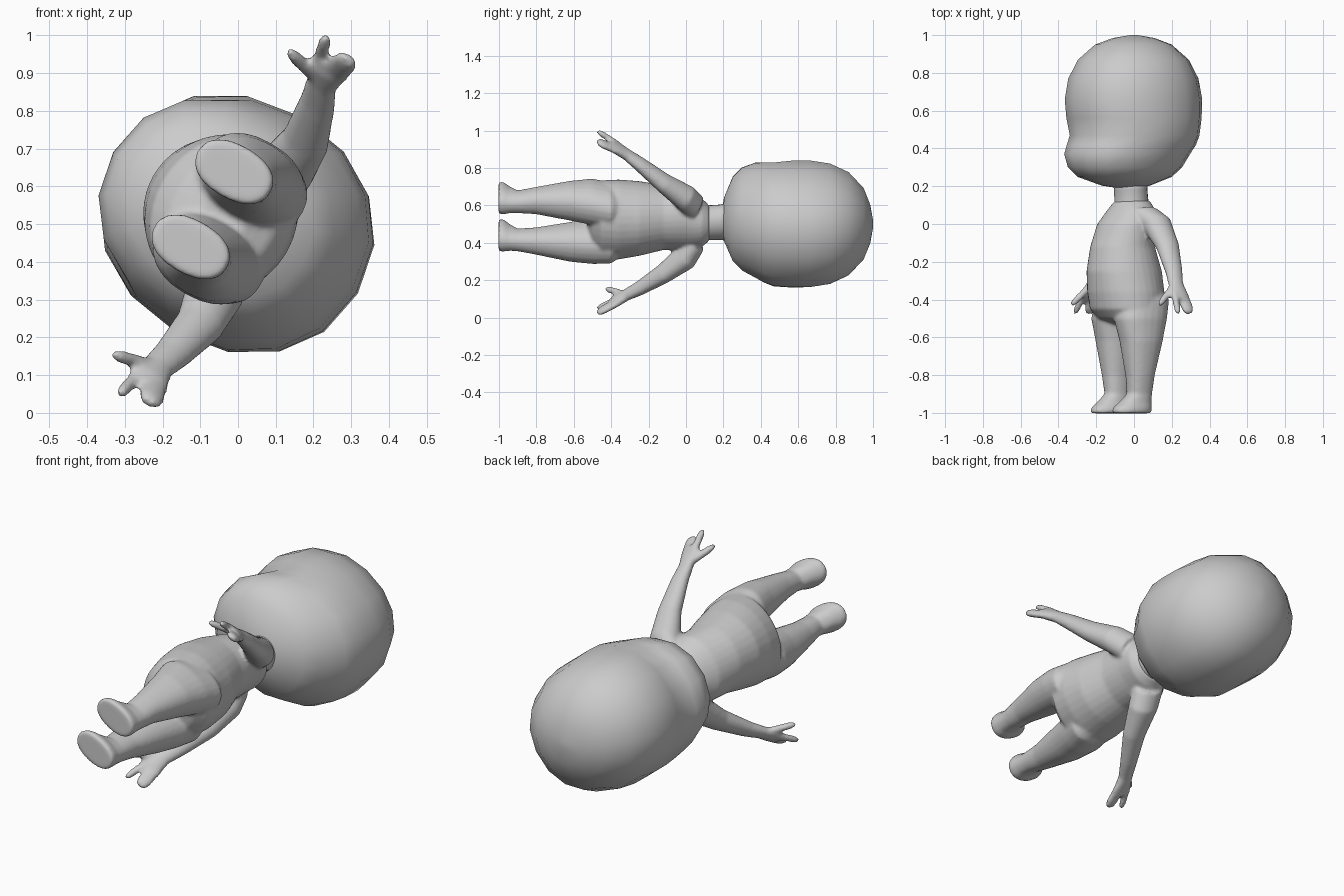
import bpy, bmesh, math
from mathutils import Matrix, Vector

# Figure space: X sideways, Y forward, Z up. It lies along world y, rolled 60 degrees.
C, S = 0.5, math.sqrt(0.75)
POSE = Matrix(((-C, -S, 0, 0), (0, 0, 1, 0), (-S, C, 0, 0.5), (0, 0, 0, 1)))


def loft(bm, rings, axis=(0, 0, 1), n=24, p=1.0):
    """Rings: (x, y, z, half width, half depth) joined into a closed solid."""
    t = Vector(axis).normalized()
    v = (Vector((0, 1, 0)) - t * t.y).normalized()
    u = v.cross(t)
    sp = lambda c: math.copysign(abs(c) ** p, c)
    loops = []
    for x, y, z, a, b in rings:
        loop = []
        for i in range(n):
            w = 2 * math.pi * i / n
            loop.append(bm.verts.new(Vector((x, y, z)) + u * a * sp(math.cos(w)) + v * b * sp(math.sin(w))))
        loops.append(loop)
    faces = []
    for A, B in zip(loops, loops[1:]):
        for i in range(n):
            j = (i + 1) % n
            faces.append(bm.faces.new((A[i], A[j], B[j], B[i])))
    for loop, r in ((loops[0], rings[0]), (loops[-1], rings[-1])):
        mid = bm.verts.new(r[:3])
        for i in range(n):
            faces.append(bm.faces.new((loop[i], loop[(i + 1) % n], mid)))
    bmesh.ops.recalc_face_normals(bm, faces=faces)


def finger(bm, s, start, end, a, b):
    p0, p1 = Vector(start), Vector(end)
    rings = []
    for t, k in ((0, 1), (0.7, 1), (0.88, 0.85), (1, 0.45)):
        q = p0.lerp(p1, t)
        rings.append((s * q.x, q.y, q.z, a * k, b * k))
    d = p1 - p0
    loft(bm, rings, (s * d.x, d.y, d.z), 12)


def finish(bm, name):
    me = bpy.data.meshes.new(name)
    bm.to_mesh(me)
    bm.free()
    me.transform(POSE)
    ob = bpy.data.objects.new(name, me)
    bpy.context.collection.objects.link(ob)
    for f in me.polygons:
        f.use_smooth = True
    return ob


# Head: coarse sided, smooth shaded, with full cheeks below a shallow brow dent
bm = bmesh.new()
head = [(0.19, 0.04, 0.04, 0.05), (0.203, 0.05, 0.11, 0.13), (0.25, 0.057, 0.212, 0.258),
        (0.30, 0.055, 0.262, 0.31), (0.37, 0.042, 0.295, 0.34), (0.42, 0.015, 0.312, 0.347),
        (0.47, -0.004, 0.325, 0.345), (0.56, 0.0, 0.33, 0.362), (0.66, 0.003, 0.328, 0.37),
        (0.77, 0.004, 0.312, 0.35), (0.87, 0.004, 0.268, 0.297), (0.95, 0.004, 0.185, 0.205),
        (0.985, 0.002, 0.1, 0.11), (1.0, 0, 0.02, 0.02)]
loft(bm, [(0, c, z, a, b) for z, c, a, b in head], n=16, p=0.94)
finish(bm, "head")

# Neck
bm = bmesh.new()
loft(bm, [(0, 0.015, 0.05, 0.1, 0.095), (0, 0.015, 0.11, 0.093, 0.09),
          (0, 0.02, 0.18, 0.097, 0.085), (0, 0.025, 0.24, 0.11, 0.09)])
finish(bm, "neck")

# Body: torso, legs, arms and fingers fused into one skin
bm = bmesh.new()
torso = [(0.125, 0.01, 0.095, 0.09), (0.085, 0.015, 0.135, 0.115), (0.0, 0.05, 0.17, 0.145),
         (-0.12, 0.07, 0.175, 0.17), (-0.25, 0.06, 0.2, 0.2), (-0.36, 0.05, 0.218, 0.2),
         (-0.45, 0.045, 0.22, 0.185), (-0.5, 0.045, 0.19, 0.14), (-0.53, 0.045, 0.13, 0.06)]
loft(bm, [(0, c, z, a, b) for z, c, a, b in torso], n=32)

leg = [(-0.33, 0.09, 0.01, 0.08, 0.10), (-0.40, 0.11, 0.01, 0.105, 0.145), (-0.5, 0.12, 0.03, 0.11, 0.145),
       (-0.62, 0.127, 0.03, 0.098, 0.115), (-0.8, 0.125, 0.035, 0.068, 0.078),
       (-0.9, 0.118, 0.035, 0.055, 0.068), (-0.945, 0.116, 0.06, 0.06, 0.092),
       (-0.97, 0.115, 0.075, 0.07, 0.108), (-0.992, 0.115, 0.08, 0.073, 0.112),
       (-1.002, 0.115, 0.08, 0.066, 0.105)]
arm = [(0.10, 0.0, 0.05, 0.07, 0.085), (0.18, -0.035, 0.0, 0.068, 0.08),
       (0.28, -0.045, -0.12, 0.05, 0.064), (0.385, -0.022, -0.25, 0.036, 0.049),
       (0.435, -0.005, -0.32, 0.028, 0.043), (0.47, 0.0, -0.37, 0.026, 0.056),
       (0.5, 0.0, -0.405, 0.018, 0.05)]
for s in (1, -1):
    loft(bm, [(s * x, y, z, a, b) for z, x, y, a, b in leg], p=0.88)
    loft(bm, [(s * x, y, z, a, b) for x, y, z, a, b in arm], (s * 0.286, 0, -0.35))
    finger(bm, s, (0.47, -0.022, -0.37), (0.53, -0.034, -0.475), 0.019, 0.036)
    finger(bm, s, (0.48, 0.03, -0.37), (0.548, 0.046, -0.475), 0.017, 0.018)
    finger(bm, s, (0.44, 0.015, -0.33), (0.465, 0.115, -0.43), 0.018, 0.019)
body = finish(bm, "body")
rm = body.modifiers.new("fuse", 'REMESH')
rm.mode = 'VOXEL'
rm.voxel_size = 0.009
rm.use_smooth_shade = True
sm = body.modifiers.new("soften", 'SMOOTH')
sm.factor = 0.5
sm.iterations = 6
